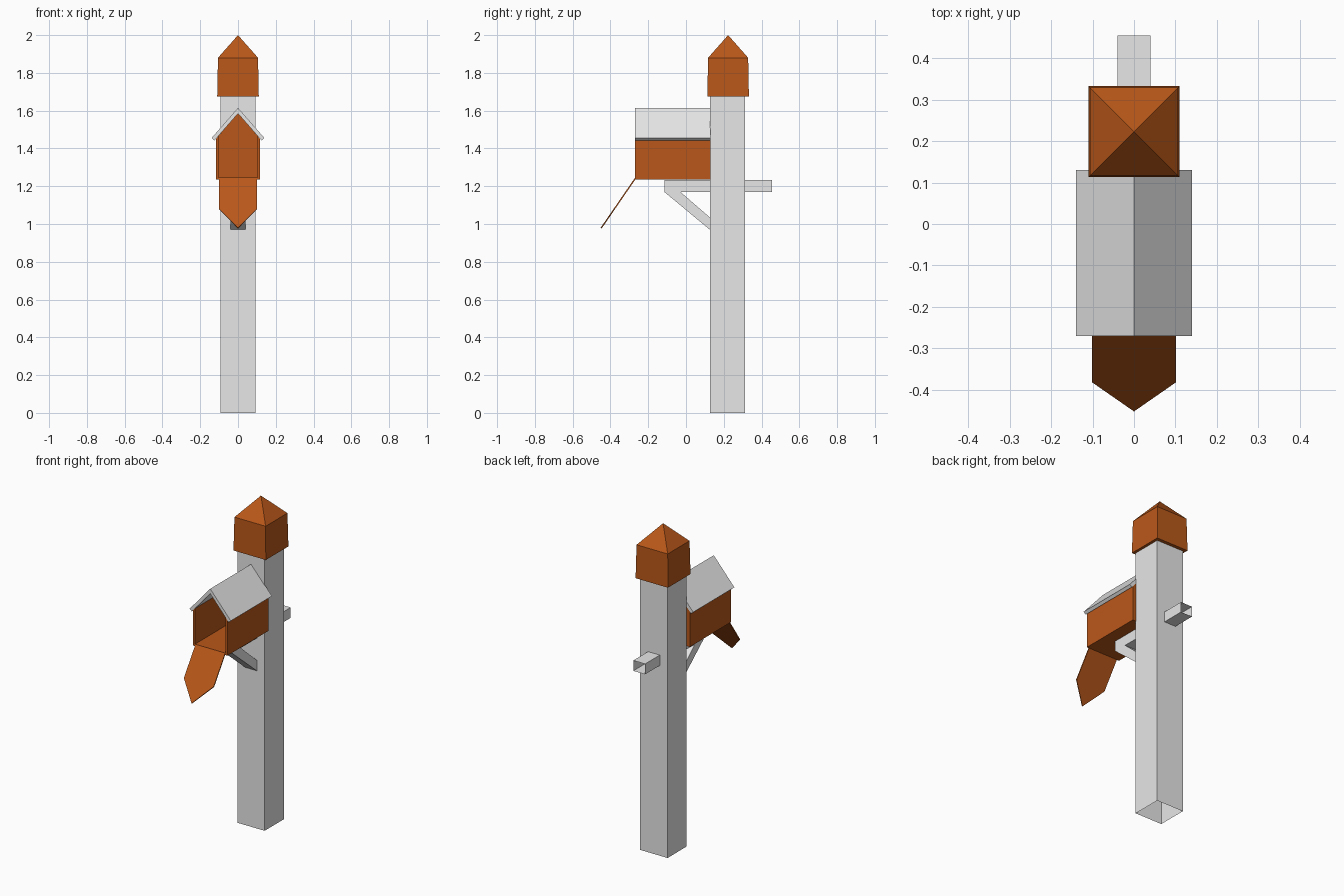
import bpy
import bmesh
from mathutils import Vector

cube = bpy.data.objects.get("Cube")
if cube:
    bpy.data.objects.remove(cube, do_unlink=True)


def material(name, rgb):
    m = bpy.data.materials.new(name)
    m.use_nodes = True
    m.diffuse_color = (*rgb, 1)
    m.node_tree.nodes["Principled BSDF"].inputs["Base Color"].default_value = (*rgb, 1)
    return m


GREY = material("light grey", (0.8, 0.8, 0.8))
BROWN = material("rust brown", (0.49, 0.097, 0.01))


def finish(name, bm, mat):
    bmesh.ops.recalc_face_normals(bm, faces=bm.faces)
    mesh = bpy.data.meshes.new(name)
    bm.to_mesh(mesh)
    bm.free()
    mesh.materials.append(mat)
    obj = bpy.data.objects.new(name, mesh)
    bpy.context.collection.objects.link(obj)
    return obj


def extrude(name, profile, axis, start, end, mat, open_start=False, open_end=False):
    """Extrude a 2D profile along an axis; either end may be left open."""
    def place(p, t):
        u, v = p
        return {"x": (t, u, v), "y": (u, t, v), "z": (u, v, t)}[axis]
    bm = bmesh.new()
    a = [bm.verts.new(place(p, start)) for p in profile]
    b = [bm.verts.new(place(p, end)) for p in profile]
    for i in range(len(profile)):
        j = (i + 1) % len(profile)
        bm.faces.new((a[i], a[j], b[j], b[i]))
    if not open_start:
        bm.faces.new(a)
    if not open_end:
        bm.faces.new(b)
    return finish(name, bm, mat)


def rect(u0, u1, v0, v1):
    return [(u0, v0), (u1, v0), (u1, v1), (u0, v1)]


def mirrored(half):
    """Complete a right-hand outline with its left-hand mirror image."""
    return half + [(-u, v) for u, v in reversed(half) if u > 0]


# Hollow post, open underneath
extrude("post", rect(-0.093, 0.093, 0.126, 0.312), "z", 0, 1.69, GREY, open_start=True)

# Post cap: slightly flared block with a pyramid top
bm = bmesh.new()
centre = Vector((0, 0.223, 0))
corners = [(-1, -1), (1, -1), (1, 1), (-1, 1)]
rings = [[bm.verts.new(centre + Vector((sx * r, sy * r, z))) for sx, sy in corners]
         for r, z in ((0.11, 1.675), (0.106, 1.88))]
tip = bm.verts.new(centre + Vector((0, 0, 2)))
bm.faces.new(rings[0])
for i in range(4):
    j = (i + 1) % 4
    bm.faces.new((rings[0][i], rings[0][j], rings[1][j], rings[1][i]))
    bm.faces.new((rings[1][i], rings[1][j], tip))
finish("post_cap", bm, BROWN)

# Support arm through the post, open at the back, and its diagonal brace
extrude("support_arm", rect(-0.04, 0.04, 1.17, 1.234), "y", -0.115, 0.455, GREY, open_end=True)
extrude("brace", [(-0.115, 1.17), (-0.03, 1.17), (0.126, 1.035), (0.126, 0.97)],
        "x", -0.04, 0.04, GREY)

# Box: floor and walls as one trough, plus a gabled back panel
FRONT, BACK = -0.27, 0.13
trough = [(0.117, 1.235), (0.117, 1.451), (0.103, 1.467), (0.103, 1.247)]
extrude("box_walls", mirrored(trough), "y", FRONT, BACK, BROWN)
extrude("box_back", mirrored([(0.103, 1.247), (0.103, 1.467), (0, 1.585)]),
        "y", BACK - 0.012, BACK - 0.001, BROWN)

# Gabled roof sheet
extrude("roof", [(0, 1.615), (0.14, 1.455), (0.125, 1.442), (0, 1.585),
                 (-0.125, 1.442), (-0.14, 1.455)], "y", FRONT, BACK, GREY)

# Open door hanging from the front edge of the floor
bm = bmesh.new()
hinge = Vector((0, FRONT, 1.245))
slope = Vector((0, -0.182, -0.265))
thickness = Vector((0, 0.0055, -0.004))
outline = mirrored([(0.101, 0), (0.101, 0.615), (0, 1)])
layers = [[bm.verts.new(hinge + slope * t + Vector((x, 0, 0)) + off) for x, t in outline]
          for off in (Vector(), thickness)]
for layer in layers:
    bm.faces.new(layer)
for i in range(len(outline)):
    j = (i + 1) % len(outline)
    bm.faces.new((layers[0][i], layers[0][j], layers[1][j], layers[1][i]))
finish("door", bm, BROWN)
